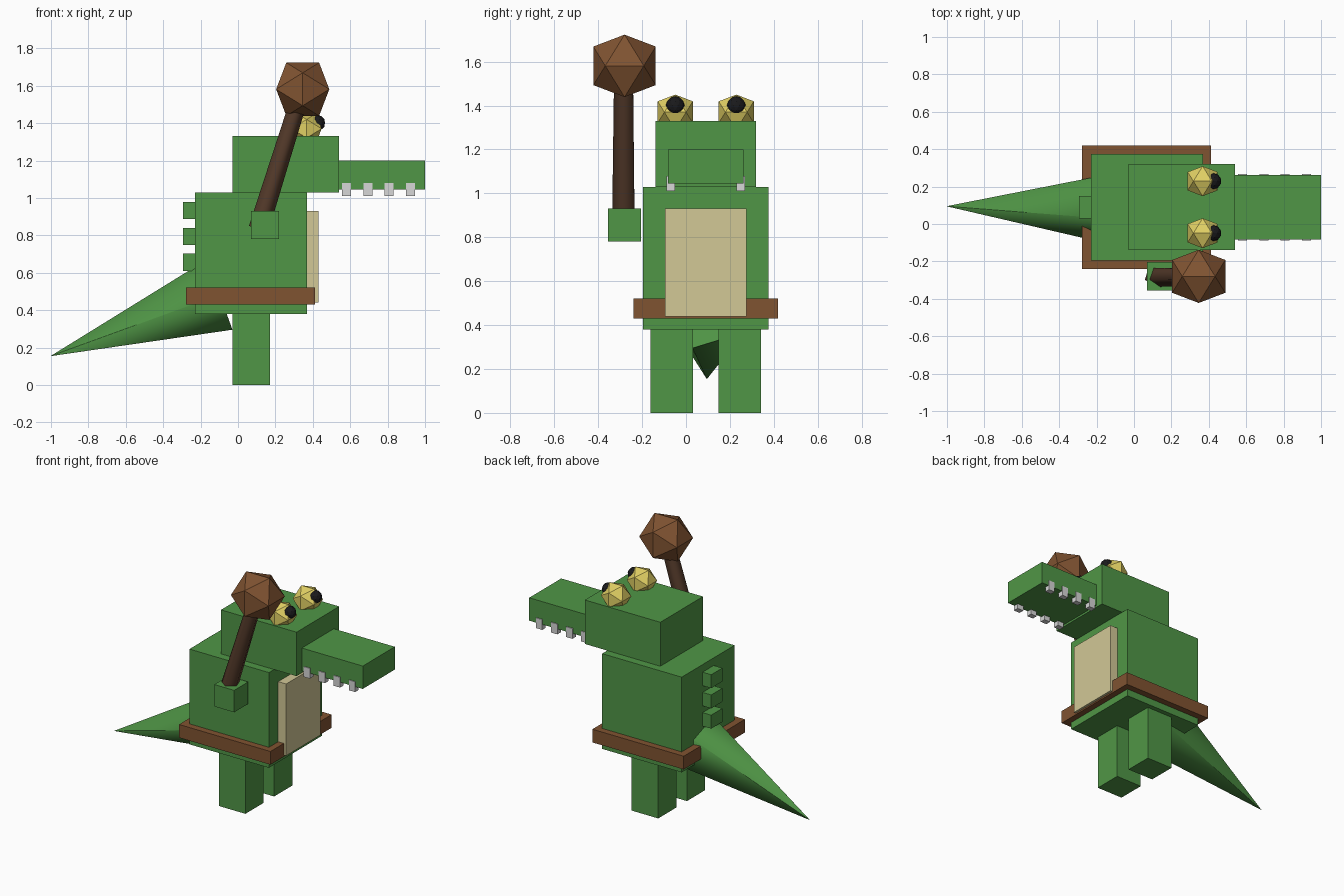
import bpy, bmesh, math
from mathutils import Matrix, Vector

if "Cube" in bpy.data.objects:
    bpy.data.objects.remove(bpy.data.objects["Cube"], do_unlink=True)

MID = 0.09  # the creature's own mirror plane in y


def material(name, rgb):
    lin = [((c / 255 + 0.055) / 1.055) ** 2.4 for c in rgb] + [1]
    m = bpy.data.materials.new(name)
    m.use_nodes = True
    m.diffuse_color = lin
    bsdf = m.node_tree.nodes["Principled BSDF"]
    bsdf.inputs["Base Color"].default_value = lin
    bsdf.inputs["Roughness"].default_value = 0.9
    return m


green = material("skin green", (80, 150, 70))
cream = material("belly cream", (210, 200, 150))
brown = material("leather brown", (128, 83, 49))
dark_brown = material("handle dark brown", (84, 58, 42))
yellow = material("eye yellow", (225, 208, 100))
white = material("tooth white", (215, 215, 215))
black = material("pupil black", (26, 26, 28))


def finish(bm, name, mat):
    me = bpy.data.meshes.new(name)
    bmesh.ops.recalc_face_normals(bm, faces=bm.faces)
    bm.to_mesh(me)
    bm.free()
    me.materials.append(mat)
    ob = bpy.data.objects.new(name, me)
    bpy.context.collection.objects.link(ob)
    return ob


def box(name, mat, center, size):
    bm = bmesh.new()
    bmesh.ops.create_cube(bm, size=1)
    bmesh.ops.scale(bm, vec=size, verts=bm.verts)
    bmesh.ops.translate(bm, vec=center, verts=bm.verts)
    return finish(bm, name, mat)


def icosahedron(name, mat, center, radius):
    # Twenty-sided ball resting on an edge: hull of three golden rectangles
    bm = bmesh.new()
    phi = (1 + math.sqrt(5)) / 2
    k = radius / math.hypot(1, phi)
    for a in (-k, k):
        for b in (-k * phi, k * phi):
            for co in ((a, 0, b), (0, b, a), (b, a, 0)):
                bm.verts.new(Vector(co) + Vector(center))
    bmesh.ops.convex_hull(bm, input=bm.verts)
    return finish(bm, name, mat)


def tapered_rod(name, mat, start, end, r_start, r_end):
    # Five-sided rod with one corner toward -y, soft sides and sharp end caps
    start, end = Vector(start), Vector(end)
    axis = (end - start).normalized()
    side = Vector((0, -1, 0))
    frame = Matrix((side, axis.cross(side), axis)).transposed().to_4x4()
    frame.translation = (start + end) / 2
    bm = bmesh.new()
    rings = []
    for r, z in ((r_start, -0.5), (r_end, 0.5)):
        z *= (end - start).length
        angles = [math.tau * i / 5 for i in range(5)]
        rings.append([bm.verts.new(frame @ Vector((r * math.cos(a), r * math.sin(a), z)))
                      for a in angles])
        bm.faces.new(rings[-1])
    for e in bm.edges:
        e.smooth = False
    low, high = rings
    for i in range(5):
        j = (i + 1) % 5
        bm.faces.new((low[i], low[j], high[j], high[i])).smooth = True
    return finish(bm, name, mat)


# Torso, belly plate and belt
box("torso", green, (0.07, MID, 0.705), (0.6, 0.57, 0.65))
box("belly_plate", cream, (0.385, MID, 0.685), (0.09, 0.37, 0.49))
box("belt", brown, (0.068, MID, 0.475), (0.69, 0.66, 0.09))

# Head and snout
box("head", green, (0.255, MID, 1.18), (0.57, 0.46, 0.3))
box("snout", green, (0.76, MID, 1.122), (0.48, 0.345, 0.156))

# Paired parts: legs, eyes, pupils, teeth
for label, s in (("front", -1), ("back", 1)):
    box(label + "_leg", green, (0.07, MID + s * 0.155, 0.19), (0.2, 0.195, 0.38))
    eye_y = MID + s * 0.139
    icosahedron(label + "_eye", yellow, (0.367, eye_y, 1.37), 0.094)
    bm = bmesh.new()
    bmesh.ops.create_icosphere(bm, subdivisions=2, radius=0.043,
                               matrix=Matrix.Translation((0.424, eye_y, 1.4)))
    finish(bm, label + "_pupil", black)
    for i in range(4):
        box(f"{label}_tooth_{i + 1}", white,
            (0.58 + i * 0.114, MID + s * 0.159, 1.045), (0.048, 0.038, 0.07))

# Ridge blocks down the back
for i in range(3):
    box(f"back_ridge_{i + 1}", green, (-0.25, MID, 0.932 - i * 0.138), (0.09, 0.12, 0.092))

# Tail
tapered_rod("tail", green, (-0.098, MID + 0.005, 0.483), (-1, MID + 0.005, 0.155), 0.21, 0.0008)

# Hand holding the club
box("hand", green, (0.145, -0.28, 0.855), (0.15, 0.152, 0.15))
tapered_rod("club_handle", dark_brown, (0.11, -0.28, 0.834), (0.325, -0.28, 1.52), 0.057, 0.048)
icosahedron("club_head", brown, (0.346, -0.28, 1.581), 0.167)
